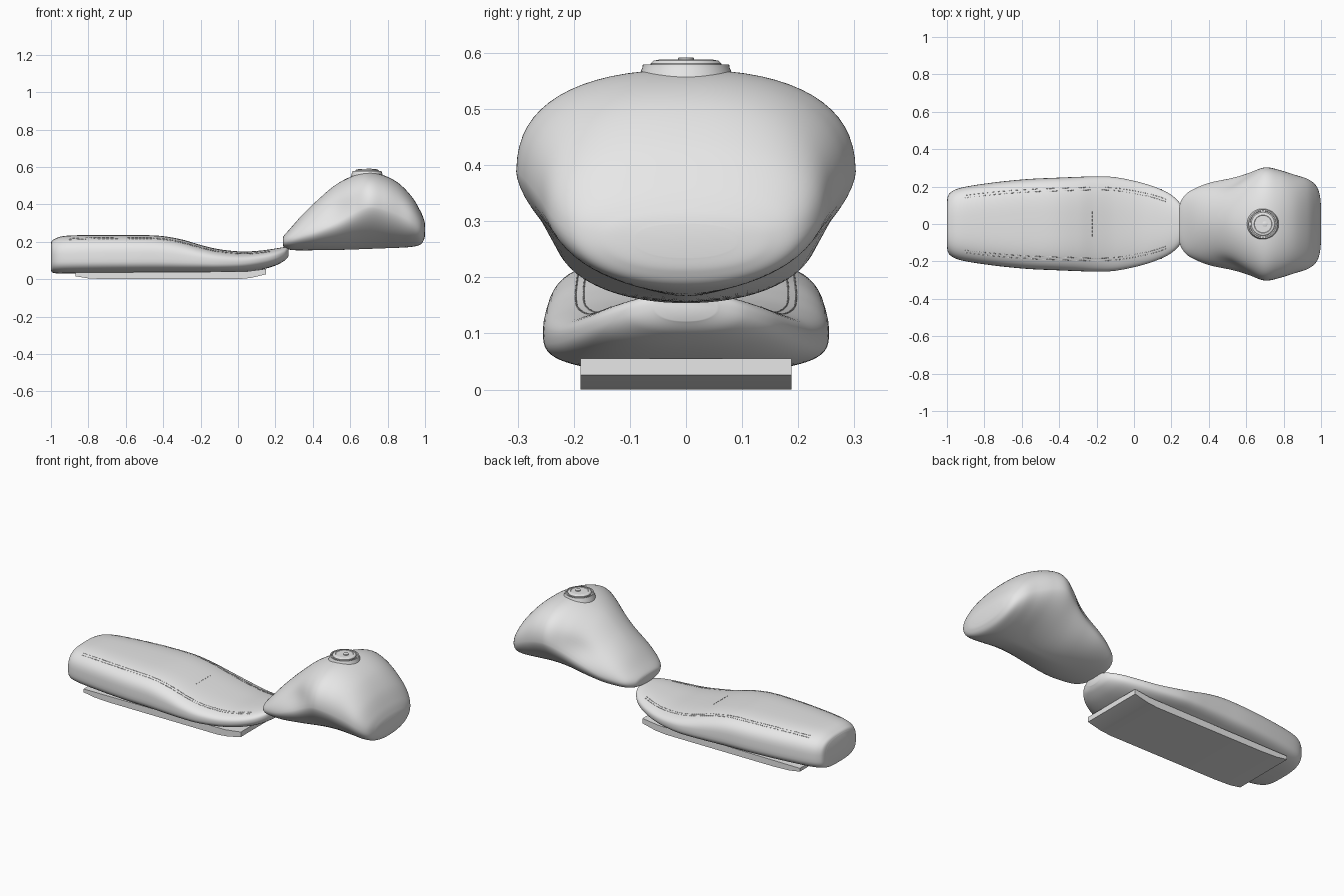
import bpy, bmesh, math
from mathutils import Vector

cube = bpy.data.objects.get("Cube")
if cube:
    bpy.data.objects.remove(cube, do_unlink=True)

grey = bpy.data.materials.new("light grey")
grey.use_nodes = True
grey.diffuse_color = (0.8, 0.8, 0.8, 1)
grey.node_tree.nodes["Principled BSDF"].inputs["Base Color"].default_value = (0.8, 0.8, 0.8, 1)


def finish(name, bm, angle=40):
    bmesh.ops.recalc_face_normals(bm, faces=bm.faces)
    mesh = bpy.data.meshes.new(name)
    bm.to_mesh(mesh)
    bm.free()
    obj = bpy.data.objects.new(name, mesh)
    bpy.context.collection.objects.link(obj)
    mesh.materials.append(grey)
    bpy.ops.object.select_all(action='DESELECT')
    obj.select_set(True)
    bpy.context.view_layer.objects.active = obj
    bpy.ops.object.shade_smooth_by_angle(angle=math.radians(angle))
    return obj


def spline_rows(stations, steps=8):
    """Catmull-Rom interpolation of the section stations."""
    rows = []
    last = len(stations) - 1
    for i in range(last):
        quad = [stations[min(max(k, 0), last)] for k in range(i - 1, i + 3)]
        for s in range(steps):
            t = s / steps
            rows.append([0.5 * (2 * b + (c - a) * t + (2 * a - 5 * b + 4 * c - d) * t * t
                                + (3 * b - a - 3 * c + d) * t ** 3)
                         for a, b, c, d in zip(*quad)])
    rows.append(list(stations[-1]))
    return rows


def section(row, count=64):
    """Rounded section: x, half width, bottom, widest height, top, lower and upper roundness."""
    x, w, low, mid, top, p_low, p_up = row
    for k in range(count):
        a = 2 * math.pi * k / count
        c, s = math.cos(a), math.sin(a)
        p = p_up if s >= 0 else p_low
        h = top - mid if s >= 0 else mid - low
        yield Vector((x, w * math.copysign(abs(c) ** (2 / p), c),
                      mid + h * math.copysign(abs(s) ** (2 / p), s)))


def loft(name, rows, deform=lambda v: v):
    bm = bmesh.new()
    rings = [[bm.verts.new(deform(v)) for v in section(r)] for r in rows]
    for a, b in zip(rings, rings[1:]):
        for k in range(len(a)):
            j = (k + 1) % len(a)
            bm.faces.new((a[k], a[j], b[j], b[k]))
    bm.faces.new(rings[0])
    bm.faces.new(rings[-1])
    return finish(name, bm)


# Seat cushion
seat_rows = spline_rows([
    (-1.0, .125, .045, .11, .195, 3, 3),
    (-.985, .165, .033, .11, .213, 3, 3),
    (-.92, .195, .03, .11, .232, 3, 3),
    (-.75, .222, .03, .11, .236, 3, 3.2),
    (-.57, .24, .03, .11, .236, 3, 3.3),
    (-.42, .247, .03, .11, .232, 3, 3.3),
    (-.3, .252, .03, .105, .212, 3, 3.1),
    (-.2, .255, .031, .10, .183, 3, 2.9),
    (-.1, .25, .033, .095, .16, 3, 2.7),
    (.02, .226, .037, .095, .148, 2.8, 2.5),
    (.12, .195, .05, .105, .153, 2.6, 2.4),
    (.2, .155, .073, .12, .164, 2.5, 2.4),
    (.25, .105, .1, .137, .172, 2.4, 2.4),
    (.27, .055, .122, .148, .174, 2.2, 2.2)])
loft("seat_cushion", seat_rows)


# Seat stitching
def stitches(name, dashes):
    curve = bpy.data.curves.new(name, 'CURVE')
    curve.dimensions = '3D'
    curve.bevel_depth = 0.0015
    curve.bevel_resolution = 1
    curve.use_fill_caps = True
    for ends in dashes:
        sp = curve.splines.new('POLY')
        sp.points.add(1)
        for pt, co in zip(sp.points, ends):
            pt.co = (*co, 1)
    curve.materials.append(grey)
    bpy.context.collection.objects.link(bpy.data.objects.new(name, curve))


def on_top(row, y):
    x, w, low, mid, top, p_low, p_up = row
    return Vector((x, y, mid + (top - mid) * (1 - abs(y / w) ** p_up) ** (1 / p_up)))


seam_rows = [r for r in seat_rows if -.91 < r[0] < .18]
for label, side in (("left", 1), ("right", -1)):
    dashes = []
    for offset in (0, .014):
        pts = [on_top(r, side * (r[1] * .77 - offset)) for r in seam_rows]
        dashes += [(a, a.lerp(b, .7)) for a, b in zip(pts, pts[1:])]
    stitches("seat_stitching_" + label, dashes)
cross_row = min(seat_rows, key=lambda r: abs(r[0] + .23))
stitches("seat_cross_stitching", [(on_top(cross_row, k * .02 - .006), on_top(cross_row, k * .02 + .006))
                                  for k in range(-3, 4)])

# Base plate under the seat
bm = bmesh.new()
profile = [(-.87, .035), (-.87, .016), (-.8, .004), (-.7, 0), (0, 0),
           (.07, .007), (.15, .026), (.15, .055), (.05, .042), (-.1, .04)]
plate = bm.faces.new([bm.verts.new((x, -.188, z)) for x, z in profile])
sweep = bmesh.ops.extrude_face_region(bm, geom=[plate])
bmesh.ops.translate(bm, vec=(0, .376, 0),
                    verts=[g for g in sweep["geom"] if isinstance(g, bmesh.types.BMVert)])
finish("seat_base_plate", bm, 20)


# Fuel tank with knee recesses
def knee_recess(v):
    ridge = .36 + .35 * (v.x - .5)
    depth = .028 * math.exp(-((v.x - .53) / .11) ** 2 - ((v.z - ridge) / .065) ** 2)
    fade = min(1, abs(v.y) / .12)
    return Vector((v.x, v.y - math.copysign(depth * fade, v.y), v.z))


tank_rows = spline_rows([
    (.24, .07, .183, .203, .223, 2.2, 2.2),
    (.248, .115, .17, .203, .236, 2.2, 2.2),
    (.28, .162, .157, .212, .272, 2.1, 2),
    (.34, .197, .154, .23, .34, 2, 1.9),
    (.42, .227, .155, .255, .418, 1.9, 1.85),
    (.52, .253, .156, .3, .503, 1.75, 1.9),
    (.62, .283, .159, .355, .555, 1.6, 2.15),
    (.7, .304, .162, .388, .57, 1.55, 2.35),
    (.78, .288, .165, .375, .555, 1.6, 2.4),
    (.86, .263, .168, .345, .512, 1.75, 2.4),
    (.93, .24, .173, .31, .44, 1.9, 2.4),
    (.975, .203, .185, .282, .365, 2.1, 2.4),
    (.994, .15, .21, .27, .32, 2.2, 2.4),
    (1.0, .09, .235, .267, .295, 2.2, 2.4)])
loft("fuel_tank", tank_rows, knee_recess)


# Filler cap parts
def lathe(name, profile, x=.69, y=0, sides=48):
    bm = bmesh.new()
    rings = [[bm.verts.new((x + r * math.cos(2 * math.pi * k / sides),
                            y + r * math.sin(2 * math.pi * k / sides), z))
              for k in range(sides)] for r, z in profile]
    for a, b in zip(rings, rings[1:]):
        for k in range(sides):
            j = (k + 1) % sides
            bm.faces.new((a[k], a[j], b[j], b[k]))
    bm.faces.new(rings[0])
    bm.faces.new(rings[-1])
    finish(name, bm, 30)


lathe("filler_collar", [(.086, .545), (.083, .562), (.078, .573), (.077, .579), (.071, .579), (.069, .574)])
lathe("filler_cap", [(.063, .57), (.063, .581), (.058, .586), (.048, .588), (.046, .586)])
lathe("filler_lock", [(.014, .58), (.014, .591), (.012, .592)], .7, 0, 24)
